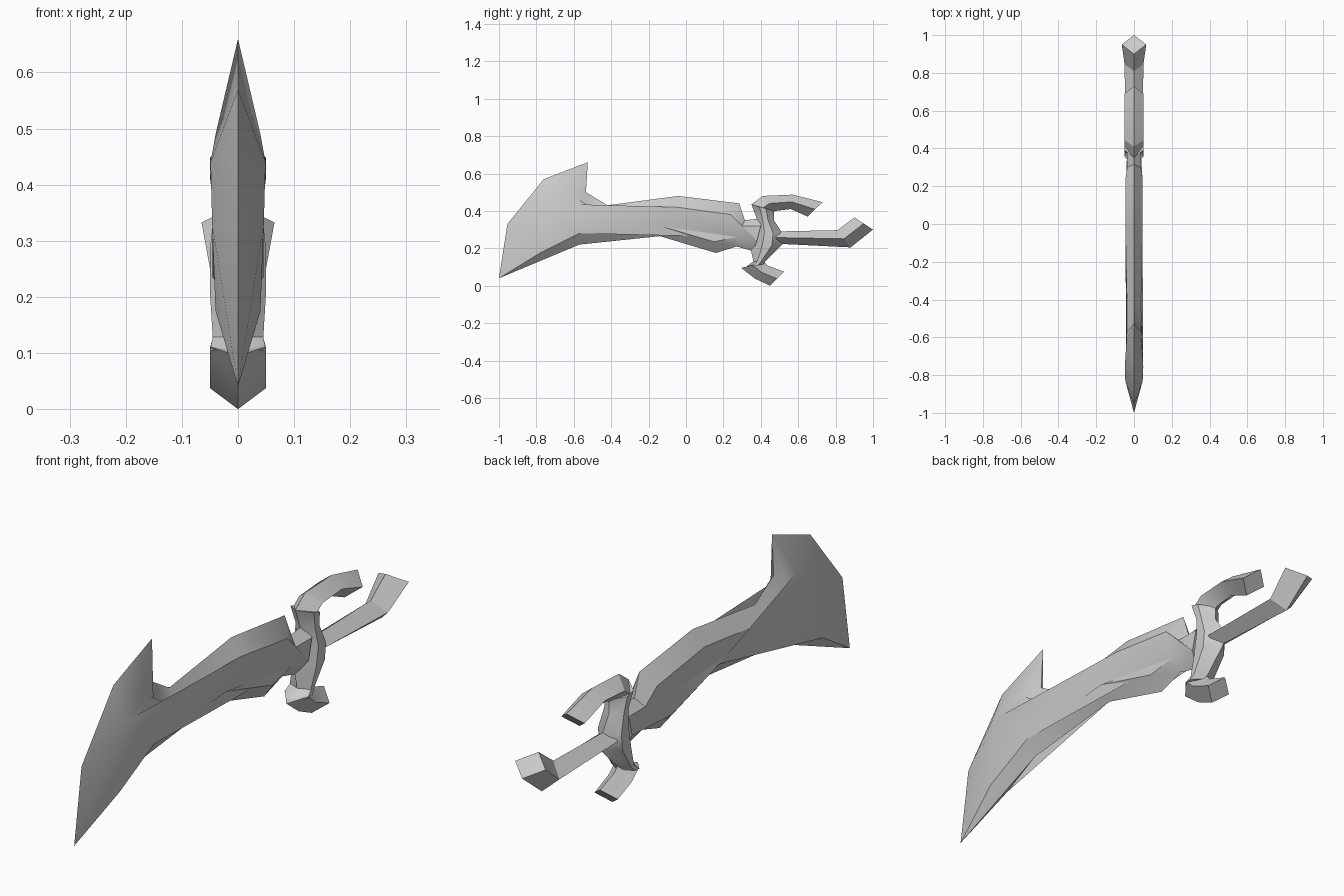
import bpy, bmesh, math

cube = bpy.data.objects.get("Cube")
if cube:
    bpy.data.objects.remove(cube, do_unlink=True)

steel = bpy.data.materials.new("grey_steel")
steel.diffuse_color = (0.6, 0.6, 0.6, 1)
steel.use_nodes = True
steel.node_tree.nodes["Principled BSDF"].inputs["Base Color"].default_value = (0.6, 0.6, 0.6, 1)


def finish(bm, name, angle):
    bmesh.ops.recalc_face_normals(bm, faces=bm.faces)
    mesh = bpy.data.meshes.new(name)
    bm.to_mesh(mesh)
    bm.free()
    mesh.materials.append(steel)
    obj = bpy.data.objects.new(name, mesh)
    bpy.context.collection.objects.link(obj)
    bpy.ops.object.select_all(action='DESELECT')
    bpy.context.view_layer.objects.active = obj
    obj.select_set(True)
    bpy.ops.object.shade_smooth_by_angle(angle=math.radians(angle))
    return obj


def loft(name, stations, sides=(0.5,), angle=25):
    """Loft ridged sections; each station is (y, z, y, z, half width).
    sides gives where the wide points sit between the two ridges."""
    bm = bmesh.new()
    rings = []
    for ya, za, yb, zb, w in stations:
        def point(t, x):
            return bm.verts.new((x, ya + (yb - ya) * t, za + (zb - za) * t))
        rings.append([point(0, 0)] + [point(t, w) for t in sides]
                     + [point(1, 0)] + [point(t, -w) for t in reversed(sides)])
    n = len(rings[0])
    for a, b in zip(rings, rings[1:]):
        for i in range(n):
            j = (i + 1) % n
            bm.faces.new((a[i], a[j], b[j], b[i]))
    bm.faces.new(rings[0])
    bm.faces.new(rings[-1])
    return finish(bm, name, angle)


# Blade: cutting edge (y, z) and the matching bevel point (y, z, half thickness)
blade = [
    ((-1.00, 0.04), (-0.78, 0.175, 0.040)),
    ((-0.955, 0.33), (-0.83, 0.33, 0.046)),
    ((-0.76, 0.57), (-0.76, 0.44, 0.049)),
    ((-0.525, 0.66), (-0.62, 0.49, 0.040)),
    ((-0.535, 0.50), (-0.57, 0.44, 0.038)),
    ((-0.42, 0.43), (-0.43, 0.37, 0.037)),
    ((-0.04, 0.48), (-0.05, 0.42, 0.045)),
    ((0.285, 0.44), (0.24, 0.38, 0.045)),
    ((0.315, 0.35), (0.30, 0.32, 0.036)),
    ((0.40, 0.36), (0.40, 0.32, 0.036)),
    ((0.36, 0.185), (0.38, 0.24, 0.036)),
    ((0.27, 0.21), (0.27, 0.26, 0.038)),
    ((0.16, 0.175), (0.15, 0.235, 0.045)),
    ((-0.14, 0.265), (-0.14, 0.32, 0.045)),
    ((-0.57, 0.22), (-0.57, 0.28, 0.040)),
]
bm = bmesh.new()
edge = [bm.verts.new((0, y, z)) for (y, z), _ in blade]
count = len(blade)
flats = []
for s in (1, -1):
    inner = [bm.verts.new((s * x, y, z)) for _, (y, z, x) in blade]
    for i in range(count):
        j = (i + 1) % count
        bm.faces.new((edge[i], edge[j], inner[j], inner[i]))
    flats.append(bm.faces.new(inner))
bmesh.ops.triangulate(bm, faces=flats)
finish(bm, "blade", 35)

# Guard body: swelling upright between the two hooks
loft("guard_body", [
    (0.35, 0.435, 0.47, 0.40, 0.050),
    (0.378, 0.36, 0.47, 0.35, 0.042),
    (0.365, 0.29, 0.52, 0.275, 0.050),
    (0.345, 0.20, 0.52, 0.225, 0.050),
    (0.36, 0.13, 0.42, 0.125, 0.045),
    (0.32, 0.10, 0.42, 0.115, 0.050),
], sides=(0.35, 0.65), angle=40)

# Upper hook, curling back over the grip
loft("upper_hook", [
    (0.35, 0.435, 0.47, 0.395, 0.050),
    (0.41, 0.48, 0.48, 0.40, 0.050),
    (0.57, 0.487, 0.56, 0.41, 0.050),
    (0.73, 0.447, 0.65, 0.37, 0.050),
])

# Lower hook
loft("lower_hook", [
    (0.295, 0.095, 0.42, 0.127, 0.050),
    (0.37, 0.037, 0.435, 0.108, 0.050),
    (0.45, 0.0, 0.525, 0.075, 0.050),
])

# Grip and flared pommel
loft("grip", [
    (0.48, 0.29, 0.48, 0.225, 0.045),
    (0.81, 0.297, 0.88, 0.205, 0.050),
])
loft("pommel", [
    (0.81, 0.297, 0.88, 0.205, 0.050),
    (0.90, 0.365, 1.00, 0.30, 0.065),
])
